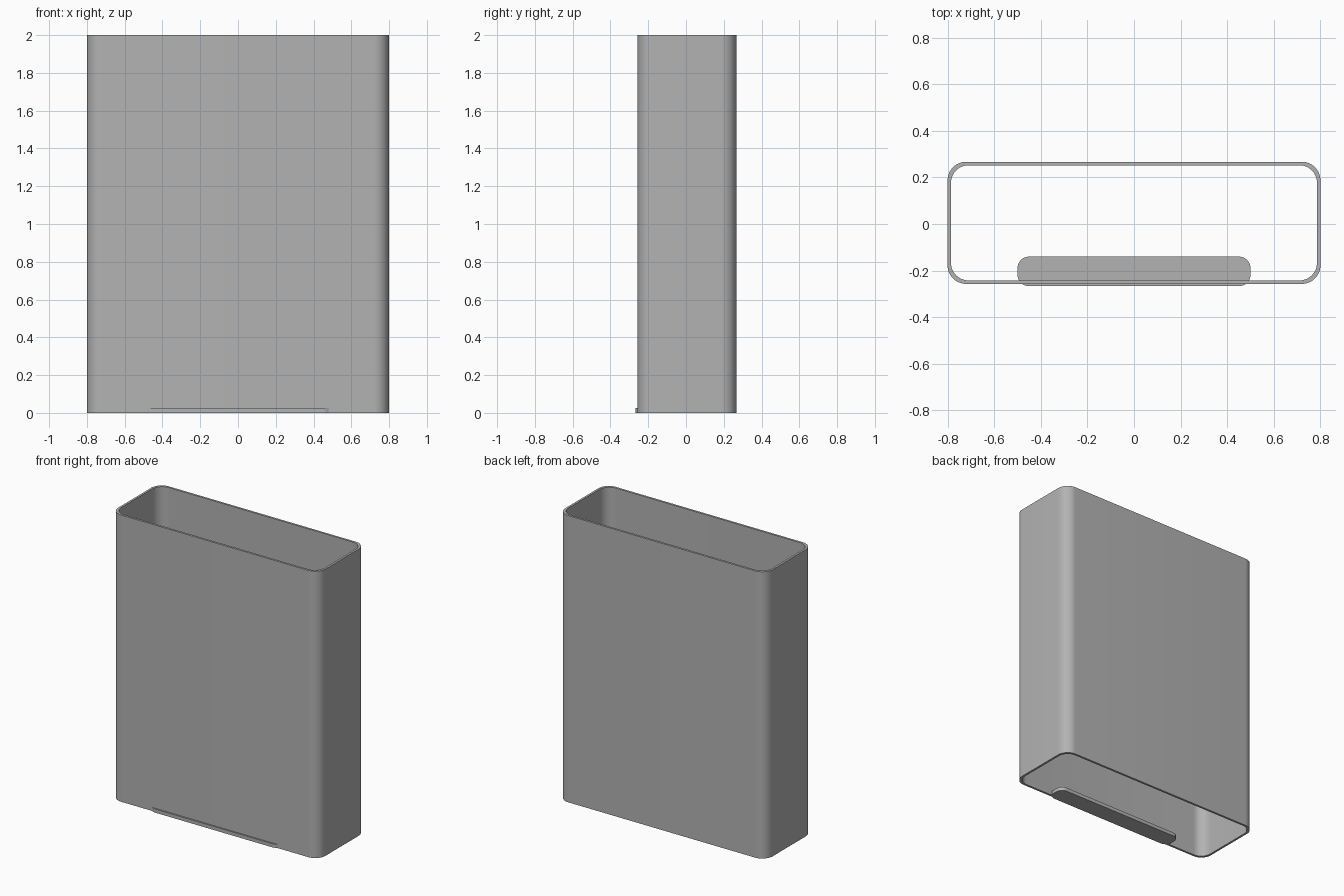
import bpy, bmesh
from math import sin, cos, pi, radians

cube = bpy.data.objects.get("Cube")
if cube:
    bpy.data.objects.remove(cube, do_unlink=True)

GREY = (0.45, 0.45, 0.45, 1)
grey = bpy.data.materials.new("plain grey")
grey.use_nodes = True
grey.diffuse_color = GREY
grey.node_tree.nodes["Principled BSDF"].inputs["Base Color"].default_value = GREY


def rounded_rect(x, y0, y1, r, steps=12):
    """Counter-clockwise outline, starting at the back left corner."""
    corners = [(x - r, y1 - r), (r - x, y1 - r), (r - x, y0 + r), (x - r, y0 + r)]
    points = []
    for i, (cx, cy) in enumerate(corners):
        for k in range(steps + 1):
            a = (i + k / steps) * pi / 2
            points.append((cx + r * cos(a), cy + r * sin(a)))
    return points


def ring(bm, outline, z):
    return [bm.verts.new((px, py, z)) for px, py in outline]


def bridge(bm, a, b):
    for i in range(len(a)):
        j = (i + 1) % len(a)
        bm.faces.new((a[i], a[j], b[j], b[i]))


def finish(bm, name):
    bmesh.ops.recalc_face_normals(bm, faces=bm.faces)
    mesh = bpy.data.meshes.new(name)
    bm.to_mesh(mesh)
    bm.free()
    mesh.materials.append(grey)
    obj = bpy.data.objects.new(name, mesh)
    bpy.context.collection.objects.link(obj)
    bpy.ops.object.select_all(action='DESELECT')
    obj.select_set(True)
    bpy.context.view_layer.objects.active = obj
    bpy.ops.object.shade_smooth_by_angle(angle=radians(30))


# Open sleeve: outer wall, top rim, inner wall, bottom rim
FRONT, BACK, WALL = -0.257, 0.267, 0.015
outer = rounded_rect(0.8, FRONT, BACK, 0.08)
inner = rounded_rect(0.8 - WALL, FRONT + WALL, BACK - WALL, 0.075)
bm = bmesh.new()
rings = [ring(bm, outer, 0), ring(bm, outer, 2), ring(bm, inner, 2), ring(bm, inner, 0)]
for i in range(4):
    bridge(bm, rings[i], rings[(i + 1) % 4])
finish(bm, "sleeve")

# Thin foot ledge through the front wall
bm = bmesh.new()
outline = rounded_rect(0.5, -0.267, -0.14, 0.05)
low, high = ring(bm, outline, 0), ring(bm, outline, 0.025)
bridge(bm, low, high)
bm.faces.new(low[::-1])
bm.faces.new(high)
finish(bm, "bottom_ledge")
